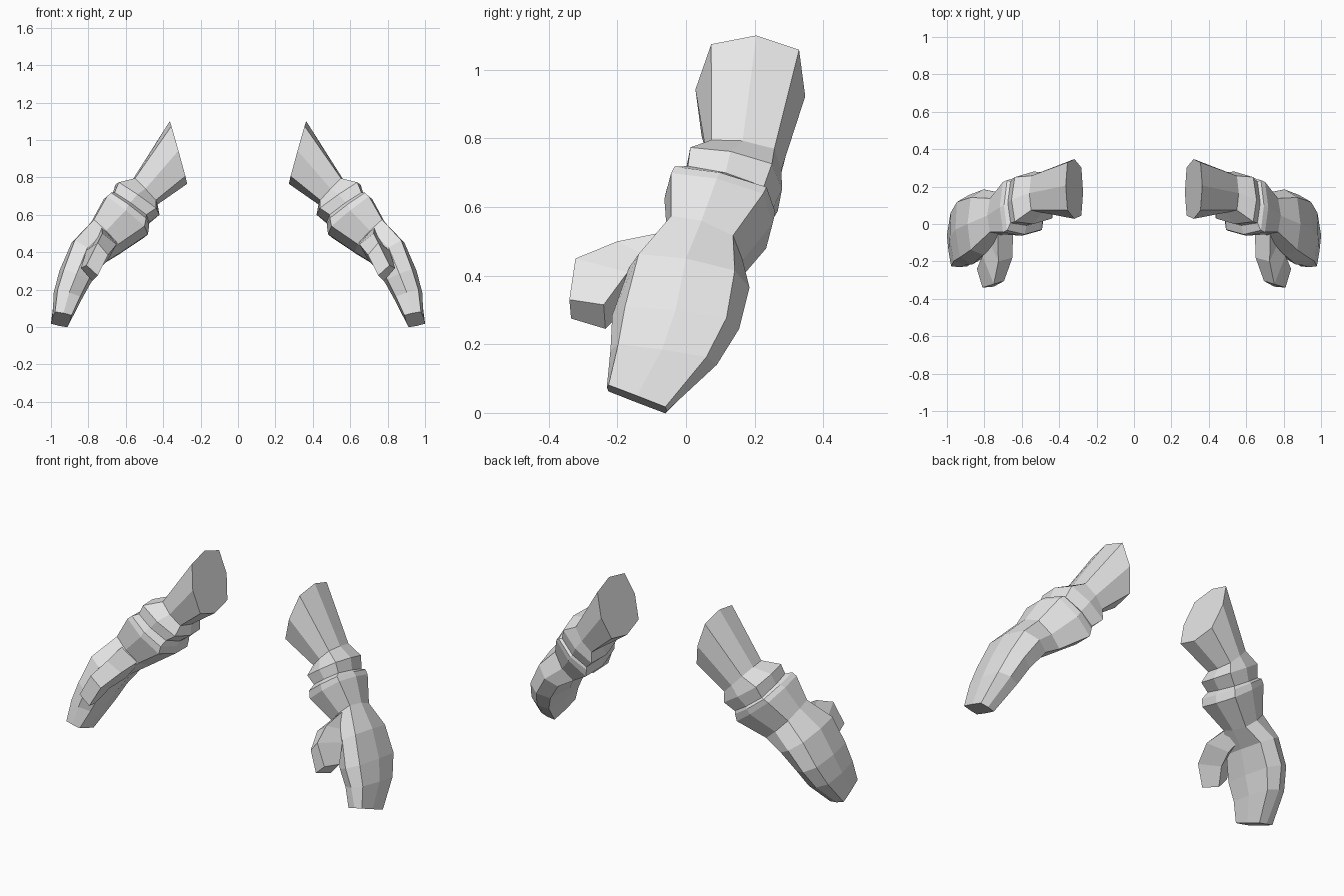
import bpy, bmesh
from mathutils import Vector

if "Cube" in bpy.data.objects:
    bpy.data.objects.remove(bpy.data.objects["Cube"])

mat = bpy.data.materials.new("light_grey")
mat.use_nodes = True
GREY = (0.8, 0.8, 0.8, 1)
mat.diffuse_color = GREY
mat.node_tree.nodes["Principled BSDF"].inputs["Base Color"].default_value = GREY


def ring(outer, inner, front, q):
    """Eight-sided section: outer and inner points, half vector to the front, corner fullness."""
    o, i, b = Vector(outer), Vector(inner), Vector(front)
    c, a = (o + i) / 2, (o - i) / 2
    weights = [(1, 0), (q, q), (0, 1), (-q, q), (-1, 0), (-q, -q), (0, -1), (q, -q)]
    return [c + a * u + b * v for u, v in weights]


def loft(name, rings, cap_start=False, cap_end=False):
    """Flat-shaded skin through the rings, mirrored to the other side."""
    bm = bmesh.new()
    loops = [[bm.verts.new(p) for p in r] for r in rings]
    n = len(loops[0])
    for r, s in zip(loops, loops[1:]):
        for k in range(n):
            j = (k + 1) % n
            bm.faces.new((r[k], r[j], s[j], s[k]))
    if cap_start:
        bm.faces.new(loops[0][::-1])
    if cap_end:
        bm.faces.new(loops[-1])
    # Make the faces point away from the middle of the first segment
    bm.normal_update()
    centre = sum((v.co for v in loops[0] + loops[1]), Vector()) / (2 * n)
    first = next(iter(bm.faces))
    if first.normal.dot(first.calc_center_median() - centre) < 0:
        bmesh.ops.reverse_faces(bm, faces=bm.faces[:])
    me = bpy.data.meshes.new(name)
    bm.to_mesh(me)
    bm.free()
    me.materials.append(mat)
    ob = bpy.data.objects.new(name, me)
    bpy.context.collection.objects.link(ob)
    ob.modifiers.new("mirror", "MIRROR").use_mirror_merge = False


# Sections along the arm, shoulder to fingertips
shoulder = ring((.365, .205, 1.10), (.272, .17, .765), (0, -.16, .01), .8)
neck = ring((.56, .165, .793), (.43, .175, .655), (0, -.108, .015), .85)
elbow = ring((.655, .13, .762), (.42, .15, .60), (0, -.14, .028), .85)
groove = ring((.675, .115, .70), (.475, .13, .56), (0, -.13, .035), .85)
lip_top = ring((.695, .10, .70), (.475, .105, .54), (0, -.158, .035), .85)
lip_end = ring((.718, .09, .683), (.482, .10, .495), (0, -.158, .035), .85)
wrist = ring((.785, .045, .56), (.625, .065, .40), (0, -.11, .035), .82)
knuckle = ring((.89, .0, .45), (.72, .02, .34), (0, -.175, .03), .8)
palm = ring((.955, -.03, .30), (.79, -.03, .23), (-.01, -.185, .02), .8)
fingers = ring((.985, -.07, .185), (.84, -.06, .14), (-.01, -.155, .022), .83)
tip = ring((.992, -.143, .05), (.898, -.143, .03), (-.012, -.088, .034), .94)

loft("upper_arm", [shoulder, neck, elbow, groove], cap_start=True)
loft("cuff", [groove, lip_top, lip_end, wrist])
loft("hand", [wrist, knuckle, palm, fingers, tip], cap_end=True)

# Thumb: four-sided, growing out of the wrist and bending down to a blunt end
loft("thumb", [
    [(.73, .0, .54), (.645, .02, .45), (.70, .08, .40), (.78, .08, .46)],
    [(.725, -.20, .50), (.65, -.18, .44), (.70, -.06, .35), (.79, -.06, .43)],
    [(.75, -.322, .45), (.695, -.305, .385), (.735, -.16, .32), (.81, -.17, .41)],
    [(.81, -.34, .33), (.75, -.335, .275), (.78, -.235, .245), (.84, -.24, .315)],
], cap_end=True)
